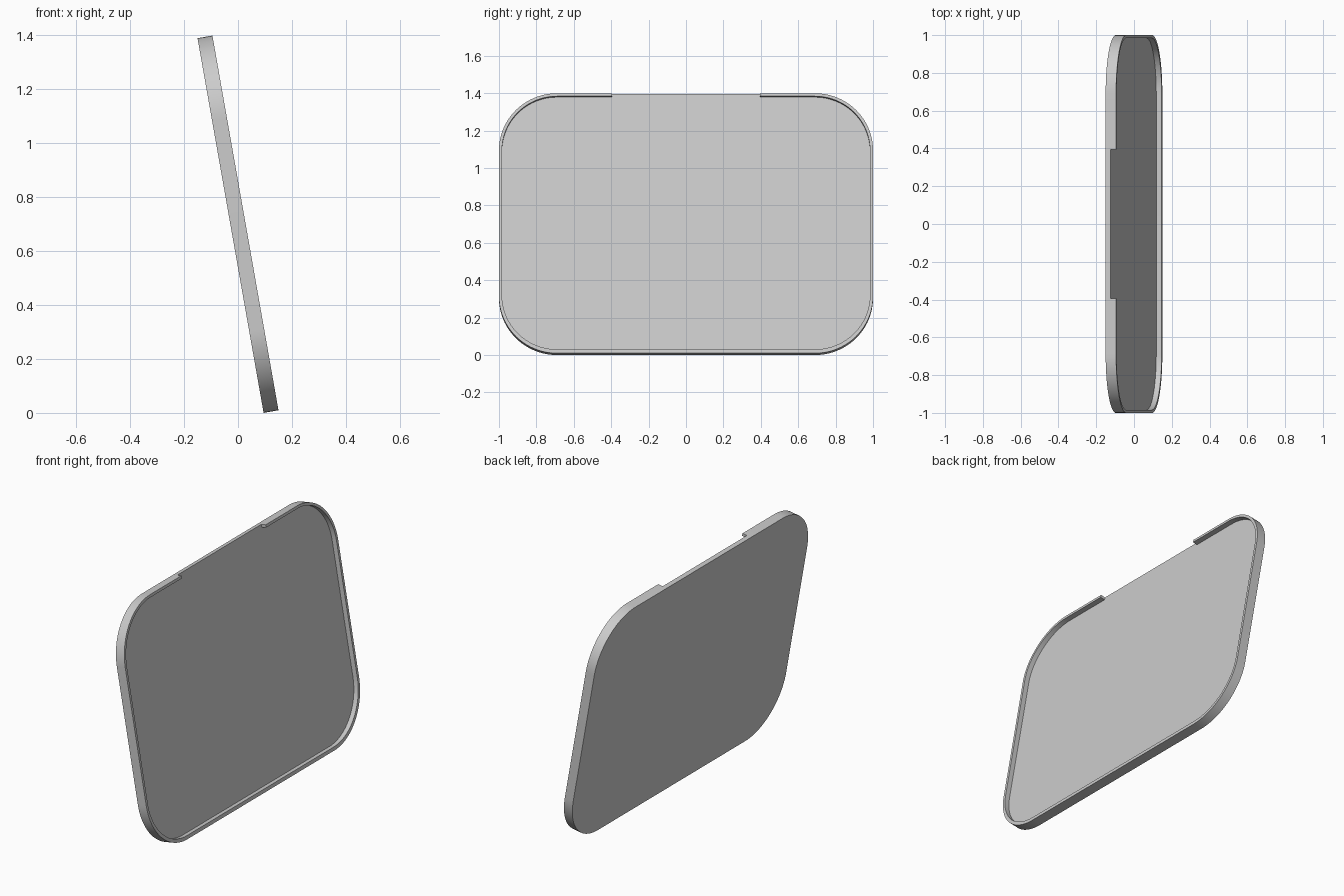
import bpy
import bmesh
from math import sin, cos, pi, radians

cube = bpy.data.objects.get("Cube")
if cube:
    bpy.data.objects.remove(cube, do_unlink=True)

WIDTH, HEIGHT, DEPTH = 2.0, 1.411, 0.056
FLOOR, WALL, SILL = 0.027, 0.016, 0.021
RADIUS, NOTCH, TILT = 0.31, 0.395, radians(10)
STEPS = 24

grey = bpy.data.materials.new("light grey")
grey.use_nodes = True
colour = (0.6, 0.6, 0.6, 1)
grey.diffuse_color = colour
grey.node_tree.nodes["Principled BSDF"].inputs["Base Color"].default_value = colour


def outline(side, bottom, top, radius):
    """Rounded rectangle, open along the notch in its top edge."""
    points = [(NOTCH, top)]
    corners = [(1, top - radius), (1, bottom + radius),
               (-1, bottom + radius), (-1, top - radius)]
    for i, (sign, cz) in enumerate(corners):
        for k in range(STEPS + 1):
            a = pi / 2 * (1 - i - k / STEPS)
            points.append((sign * (side - radius) + radius * cos(a),
                           cz + radius * sin(a)))
    return points + [(-NOTCH, top)]


bm = bmesh.new()


def ring(points, depth):
    return [bm.verts.new((depth - DEPTH / 2, y, z)) for y, z in points]


def bridge(a, b, closed=False):
    count = len(a)
    for i in range(count if closed else count - 1):
        j = (i + 1) % count
        bm.faces.new((a[i], a[j], b[j], b[i]))


half_w, half_h = WIDTH / 2, HEIGHT / 2
outer = outline(half_w, -half_h, half_h, RADIUS)
inner = outline(half_w - WALL, -half_h + SILL, half_h - WALL, RADIUS - WALL)

# Back sheet and outer edge
back = ring(outer, 0)
step = ring(outer, FLOOR)
lip = ring(outer, DEPTH)
bm.faces.new(back)
bridge(back, step, closed=True)
bridge(step, lip)

# Rim and recessed floor, running out through the notch
lip_inner = ring(inner, DEPTH)
floor = ring(inner, FLOOR)
bridge(lip, lip_inner)
bridge(lip_inner, floor)
bm.faces.new(floor + [step[-1], step[0]])

# Cut ends of the rim
for i in (0, -1):
    bm.faces.new((step[i], lip[i], lip_inner[i], floor[i]))

bmesh.ops.recalc_face_normals(bm, faces=bm.faces[:])
mesh = bpy.data.meshes.new("tray_panel")
bm.to_mesh(mesh)
bm.free()
mesh.materials.append(grey)

# Lean the panel back
panel = bpy.data.objects.new("tray_panel", mesh)
bpy.context.collection.objects.link(panel)
panel.rotation_euler.y = -TILT
panel.location.z = half_h * cos(TILT) + DEPTH / 2 * sin(TILT)

bpy.ops.object.select_all(action='DESELECT')
panel.select_set(True)
bpy.context.view_layer.objects.active = panel
bpy.ops.object.shade_smooth_by_angle(angle=radians(30))
